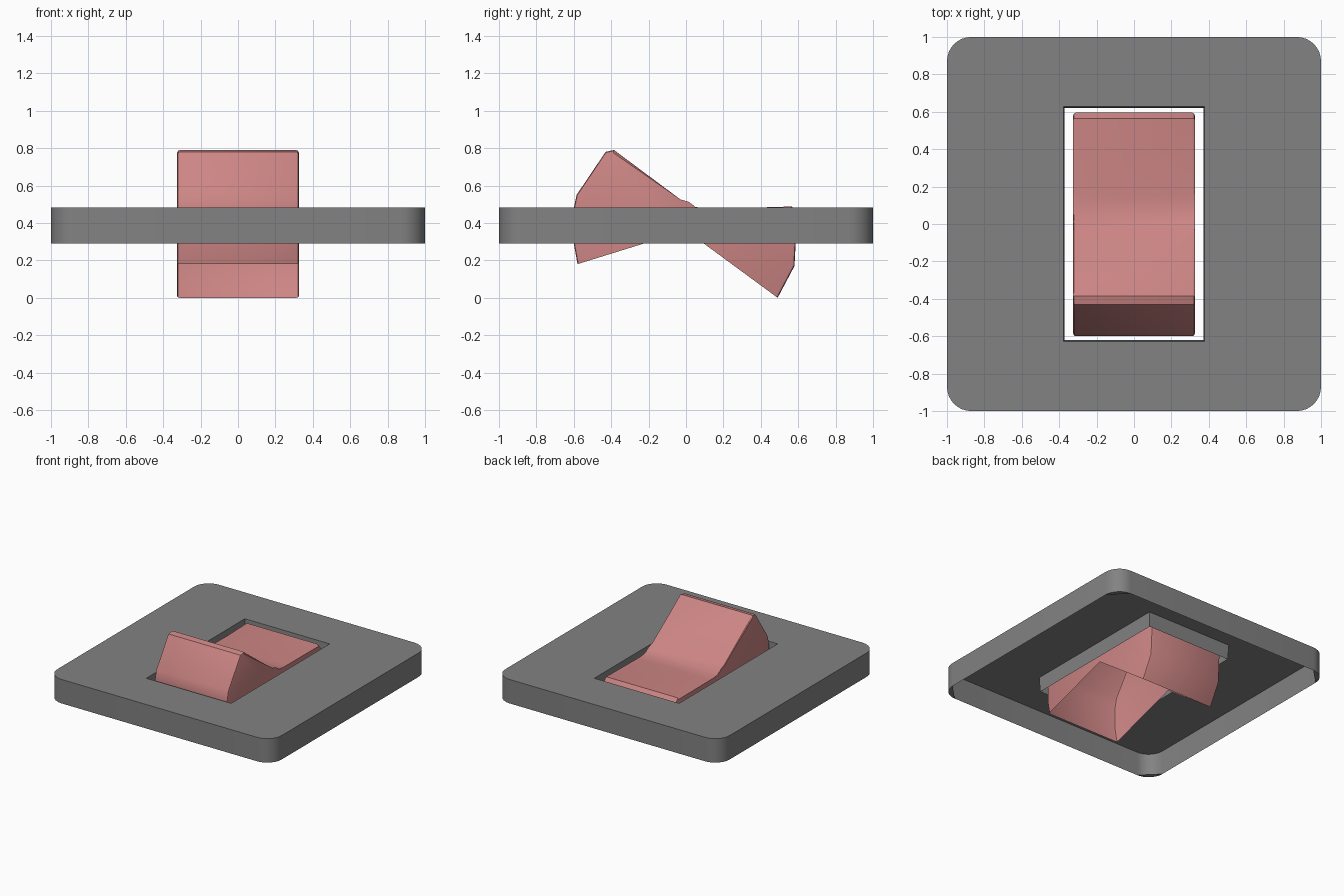
import bpy
import bmesh
from math import cos, sin, pi

cube = bpy.data.objects.get("Cube")
if cube:
    bpy.data.objects.remove(cube, do_unlink=True)


def make_material(name, color):
    mat = bpy.data.materials.new(name)
    mat.use_nodes = True
    rgba = (*color, 1)
    mat.diffuse_color = rgba
    node = next(n for n in mat.node_tree.nodes if n.type == 'BSDF_PRINCIPLED')
    node.inputs["Base Color"].default_value = rgba
    return mat


def finish(bm, name, mat):
    mesh = bpy.data.meshes.new(name)
    bm.to_mesh(mesh)
    bm.free()
    mesh.materials.append(mat)
    obj = bpy.data.objects.new(name, mesh)
    bpy.context.collection.objects.link(obj)
    bpy.ops.object.select_all(action='DESELECT')
    obj.select_set(True)
    bpy.context.view_layer.objects.active = obj
    bpy.ops.object.shade_smooth_by_angle()
    return obj


grey = make_material("plate grey", (0.225, 0.225, 0.225))
pink = make_material("rocker pink", (0.6, 0.235, 0.23))

# Wall plate: hollow shell with rounded corners, a skirt and a lined opening
TOP, RIM, LIP = 0.483, 0.29, 0.365
RADIUS, STEPS = 0.13, 8
HOLE_X, HOLE_Y, TAPER = 0.378, 0.627, 0.006
SIGNS = [(1, 1), (-1, 1), (-1, -1), (1, -1)]

bm = bmesh.new()
top_arcs, rim_arcs, hole, lip = [], [], [], []
for i, (sx, sy) in enumerate(SIGNS):
    angles = [(i + k / STEPS) * pi / 2 for k in range(STEPS + 1)]
    ring = [(sx * (1 - RADIUS) + RADIUS * cos(a),
             sy * (1 - RADIUS) + RADIUS * sin(a)) for a in angles]
    top_arcs.append([bm.verts.new((x, y, TOP)) for x, y in ring])
    rim_arcs.append([bm.verts.new((x, y, RIM)) for x, y in ring])
    hole.append(bm.verts.new((sx * HOLE_X, sy * HOLE_Y, TOP)))
    lip.append(bm.verts.new((sx * (HOLE_X - TAPER), sy * (HOLE_Y - TAPER), LIP)))

for i in range(len(SIGNS)):
    j = (i + 1) % len(SIGNS)
    # Top sheet
    bm.faces.new([hole[i]] + top_arcs[i])
    bm.faces.new([hole[i], top_arcs[i][-1], top_arcs[j][0], hole[j]])
    # Lining of the opening
    bm.faces.new([hole[i], hole[j], lip[j], lip[i]])
    # Small web closing each rounded corner underneath
    bm.faces.new(rim_arcs[i][::-1])
    # Outer skirt
    upper = top_arcs[i] + [top_arcs[j][0]]
    lower = rim_arcs[i] + [rim_arcs[j][0]]
    for k in range(len(upper) - 1):
        bm.faces.new([lower[k], lower[k + 1], upper[k + 1], upper[k]])
finish(bm, "wall_plate", grey)

# Rocker: tilted hollow cap, open underneath, profile runs front to back
HALF_WIDTH = 0.325
skin = [(-0.58, 0.18), (-0.60, 0.29), (-0.60, 0.48), (-0.585, 0.55),
        (-0.43, 0.78), (-0.385, 0.79), (-0.03, 0.526), (0.01, 0.5),
        (0.05, 0.486), (0.1, 0.477), (0.16, 0.476), (0.565, 0.488),
        (0.595, 0.45), (0.58, 0.17), (0.49, 0)]
valley = (0, 0.36)

bm = bmesh.new()
right, left = [[bm.verts.new((x, y, z)) for y, z in skin + [valley]]
               for x in (-HALF_WIDTH, HALF_WIDTH)]
sides = [bm.faces.new(right), bm.faces.new(left[::-1])]
for k in range(len(skin) - 1):
    bm.faces.new([right[k], left[k], left[k + 1], right[k + 1]])

# Soften the edges where the skin meets the two sides
edges = [e for f in sides for e in f.edges if len(e.link_faces) == 2]
bmesh.ops.bevel(bm, geom=edges, offset=0.014, segments=2, profile=0.5,
                affect='EDGES', clamp_overlap=False)
finish(bm, "rocker", pink)
